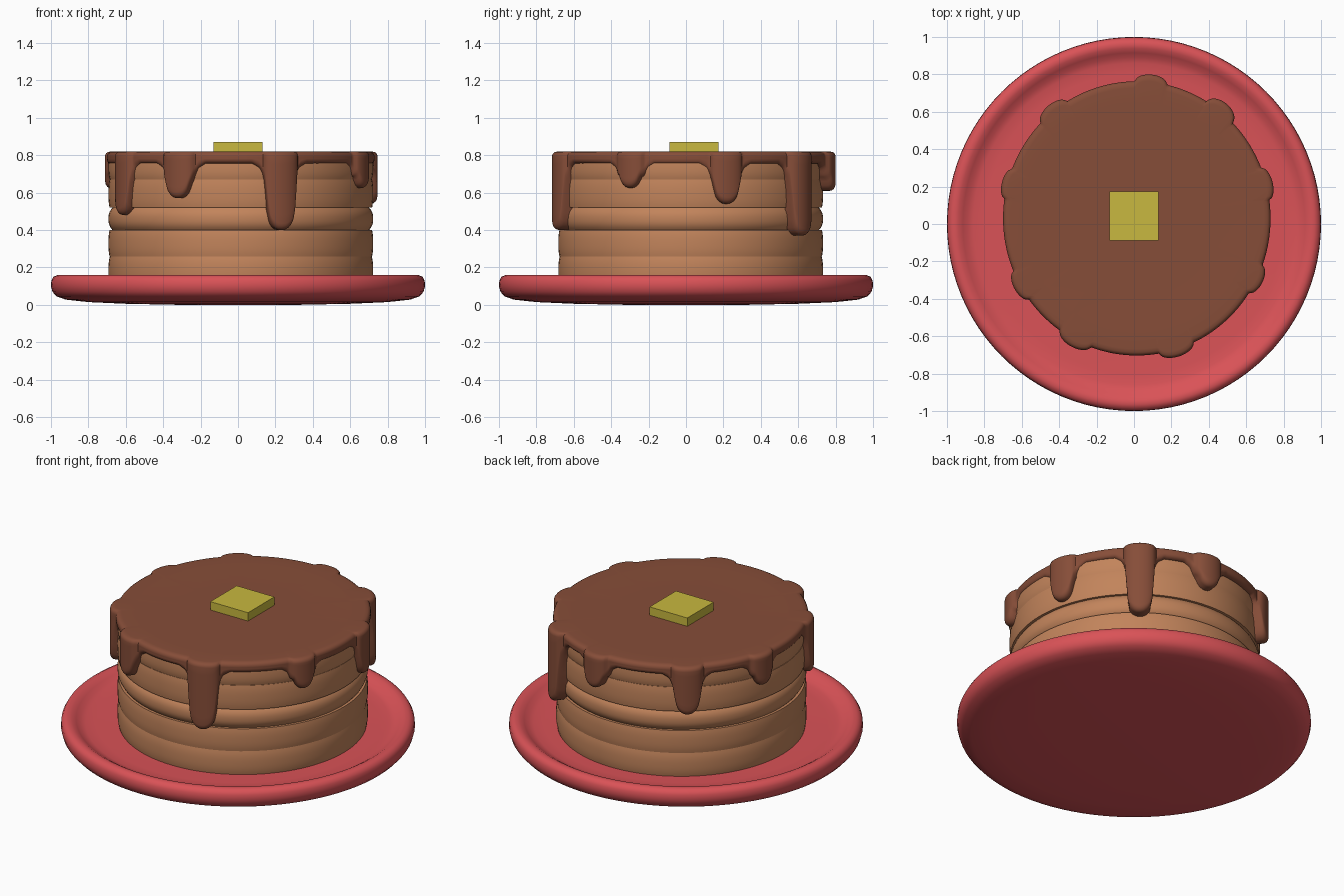
import bpy
from math import sin, cos, pi, radians, sqrt

if "Cube" in bpy.data.objects:
    bpy.data.objects.remove(bpy.data.objects["Cube"])

CX, CY = 0.015, 0.025      # the stack sits slightly off the plate centre


def material(name, rgb):
    m = bpy.data.materials.new(name)
    m.diffuse_color = (*rgb, 1)
    m.use_nodes = True
    m.node_tree.nodes["Principled BSDF"].inputs["Base Color"].default_value = m.diffuse_color
    return m


def skin(name, rings, mat, cap_end=True):
    """Join closed rings of equal length into one smooth shell, capping the ends."""
    n = len(rings[0])
    verts = [p for ring in rings for p in ring]
    faces = []
    for k in range(len(rings) - 1):
        a, b = k * n, (k + 1) * n
        faces += [(a + i, a + (i + 1) % n, b + (i + 1) % n, b + i) for i in range(n)]
    faces.append(tuple(reversed(range(n))))
    if cap_end:
        faces.append(tuple(range(len(verts) - n, len(verts))))
    me = bpy.data.meshes.new(name)
    me.from_pydata(verts, [], faces)
    me.shade_smooth()
    me.set_sharp_from_angle(angle=radians(40))
    me.materials.append(mat)
    ob = bpy.data.objects.new(name, me)
    bpy.context.collection.objects.link(ob)
    return ob


def lathe(name, profile, mat, cx=0.0, cy=0.0, n=96):
    rings = [[(cx + r * cos(2 * pi * i / n), cy + r * sin(2 * pi * i / n), z)
              for i in range(n)] for r, z in profile]
    return skin(name, rings, mat)


plate_red = material("plate_red", (0.70, 0.085, 0.095))
batter = material("pancake_brown", (0.54, 0.23, 0.105))
syrup_brown = material("syrup_brown", (0.24, 0.075, 0.04))
butter_yellow = material("butter_yellow", (0.58, 0.48, 0.05))

# Plate with raised rounded rim
lathe("plate", [(0.3, 0.0), (0.6, 0.006), (0.8, 0.015), (0.92, 0.028), (0.97, 0.045),
                (0.992, 0.07), (1.0, 0.10), (0.998, 0.13), (0.987, 0.15), (0.965, 0.16),
                (0.94, 0.157), (0.915, 0.142), (0.89, 0.125), (0.86, 0.117), (0.8, 0.114),
                (0.3, 0.114)], plate_red)

# Pancake stack: bottom, top, and how far the edge pulls in at the seams
for i, (z0, z1, pinch) in enumerate([(0.11, 0.26, 0.008), (0.26, 0.40, 0.006),
                                     (0.40, 0.52, 0.022), (0.52, 0.67, 0.006),
                                     (0.67, 0.795, 0.008)]):
    profile = [(0.4, z0)]
    for k in range(11):
        t = -1 + k / 5
        profile.append((0.708 - pinch * abs(t) ** 2.5, (z0 + z1) / 2 + t * (z1 - z0) / 2))
    profile.append((0.4, z1))
    lathe(f"pancake_{i + 1}", profile, batter, CX, CY)

# Syrup drips: angle, tip height, half width, outward bulge
DRIPS = [(84, 0.61, 0.065, 0.04), (52, 0.37, 0.068, 0.052), (15, 0.54, 0.068, 0.035),
         (-27, 0.625, 0.062, 0.035), (-73, 0.40, 0.072, 0.04), (-117, 0.57, 0.07, 0.04),
         (-150, 0.48, 0.065, 0.035), (165, 0.62, 0.062, 0.03), (128, 0.52, 0.068, 0.04)]
EDGE = 0.755


def drip_edge(u, tip, w):
    """Height of the syrup's lower edge at distance u from a drip's centre line."""
    pts = [(0, tip), (0.3 * w, tip + 0.04 * w), (0.6 * w, tip + 0.2 * w),
           (0.85 * w, tip + 0.5 * w), (w, tip + 0.95 * w),
           (1.3 * w, max(0.69, tip + w)), (1.6 * w, 0.73), (2.2 * w, EDGE)]
    for (a, za), (b, zb) in zip(pts, pts[1:]):
        if u <= b:
            return min(EDGE, za + (zb - za) * (u - a) / (b - a))
    return EDGE


def syrup_column(a):
    """Points from the top surface, over the rim and down to the lower edge."""
    low, bulge = EDGE, 0.0
    for deg, tip, w, out in DRIPS:
        d = (a - radians(deg) + pi) % (2 * pi) - pi
        u = abs(d) * 0.75
        low = min(low, drip_edge(u, tip, w))
        bulge = max(bulge, out * sqrt(max(0, 1 - (u / (1.35 * w)) ** 2)))
    base = 0.715 + 0.018 * sin(a) ** 2
    r = base + bulge
    col = [(0.35, 0.818), (0.6, 0.818), (r - 0.035, 0.82)]
    col += [(r - 0.028 + 0.028 * sin(t), 0.795 + 0.025 * cos(t)) for t in (0.4, 0.8, 1.2, 1.57)]
    tip_r = min(0.035, (0.795 - low) * 0.6)
    col += [(r, 0.795 + (low + tip_r - 0.795) * k / 8) for k in range(1, 9)]
    depth = min(0.03, r - 0.70)
    col += [(r - depth * (1 - cos(t)), low + tip_r * (1 - sin(t))) for t in (0.4, 0.8, 1.2, 1.57)]
    col.append((0.69, low))
    return [(CX + q * cos(a), CY + 0.005 + q * sin(a), z) for q, z in col]


# Syrup sheet with drips running down the stack
N = 540
columns = [syrup_column(2 * pi * i / N) for i in range(N)]
rings = [list(ring) for ring in zip(*columns)]
rings.reverse()                       # build from the lower edge up
syrup = skin("syrup", rings, syrup_brown)
bm_face = syrup.data.polygons[len(syrup.data.polygons) - 2]   # lower cap, hidden in the stack
import bmesh
bm = bmesh.new()
bm.from_mesh(syrup.data)
bm.faces.ensure_lookup_table()
bmesh.ops.delete(bm, geom=[bm.faces[bm_face.index]], context="FACES_ONLY")
bm.to_mesh(syrup.data)
bm.free()

# Butter pat
bpy.ops.mesh.primitive_cube_add(size=1, location=(0, 0.043, 0.84))
butter = bpy.context.object
butter.name = "butter"
butter.scale = (0.26, 0.26, 0.06)
butter.data.materials.append(butter_yellow)
